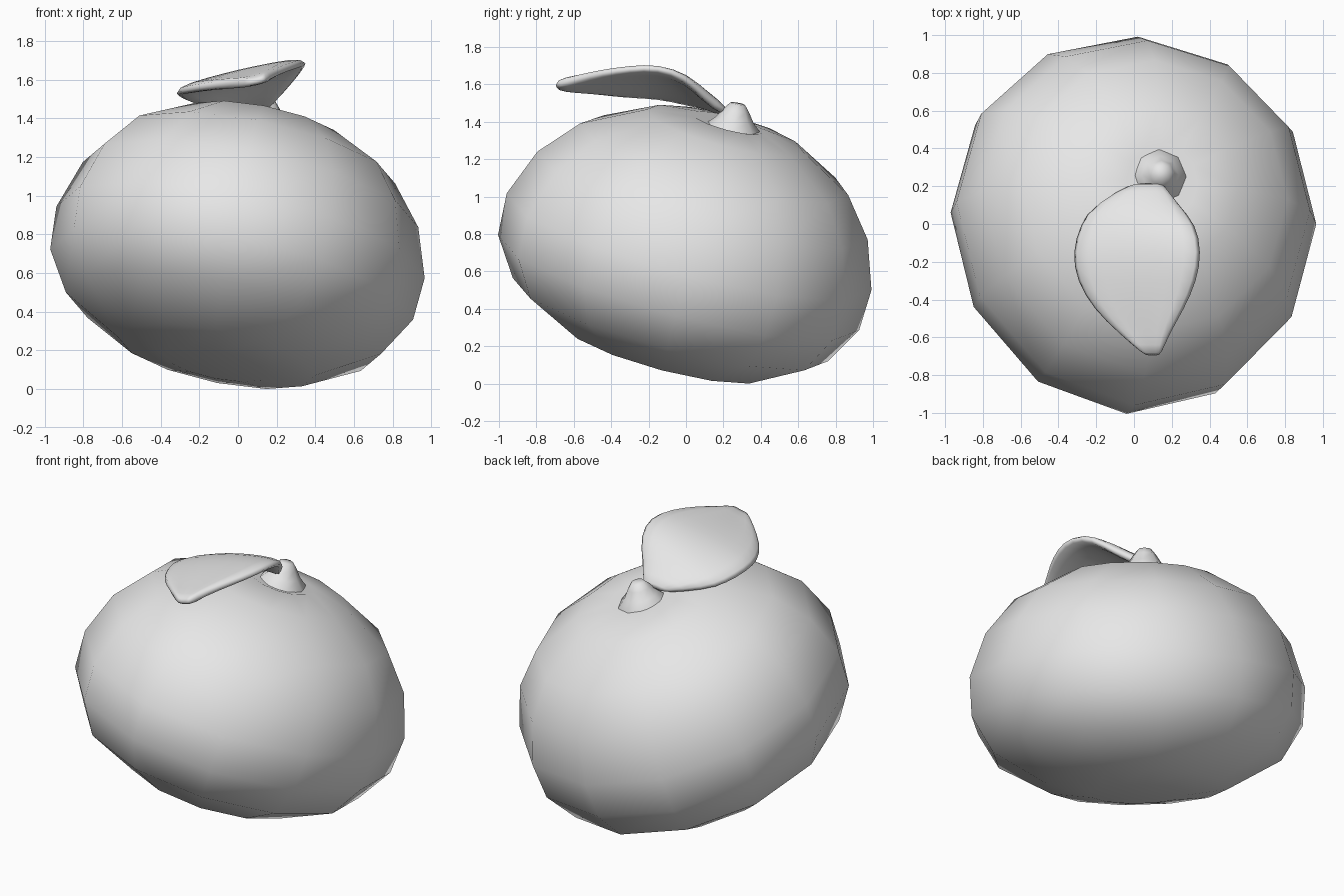
import bpy, bmesh, math
from mathutils import Vector, Matrix, Quaternion

cube = bpy.data.objects.get("Cube")
if cube:
    bpy.data.objects.remove(cube, do_unlink=True)

grey = bpy.data.materials.new("light grey")
grey.use_nodes = True
grey.diffuse_color = (0.8, 0.8, 0.8, 1)
grey.node_tree.nodes["Principled BSDF"].inputs["Base Color"].default_value = grey.diffuse_color


def finish(name, bm):
    """Turn a bmesh into a smooth shaded object."""
    bmesh.ops.recalc_face_normals(bm, faces=bm.faces)
    mesh = bpy.data.meshes.new(name)
    bm.to_mesh(mesh)
    bm.free()
    mesh.materials.append(grey)
    mesh.shade_smooth()
    obj = bpy.data.objects.new(name, mesh)
    bpy.context.collection.objects.link(obj)
    return obj


def lathe(name, profile, sides, placement, bulge=0):
    """Revolve (radius, height) points, poles first and last; bulge pushes the middle back."""
    bm = bmesh.new()
    rings = []
    for r, h in profile[1:-1]:
        angles = [math.tau * i / sides for i in range(sides)]
        rings.append([bm.verts.new((r * math.cos(a), r * math.sin(a), h)) for a in angles])
    poles = [bm.verts.new((0, 0, profile[k][1])) for k in (0, -1)]
    for i in range(sides):
        j = (i + 1) % sides
        for low, high in zip(rings, rings[1:]):
            bm.faces.new((low[i], low[j], high[j], high[i]))
        bm.faces.new((poles[0], rings[0][j], rings[0][i]))
        bm.faces.new((poles[1], rings[-1][i], rings[-1][j]))
    bm.transform(placement)
    for v in bm.verts:
        v.co.y += bulge * (1 - v.co.y ** 2)
    return finish(name, bm)


# Squashed fruit body, leaning back and to its left
lean = Vector((0, 0, 1)).rotation_difference(Vector((0.2, 0.25, 0.95)))
turn = Matrix.Rotation(math.radians(-2), 4, "Z")
body_profile = [(0, -0.64), (0.29, -0.635), (0.54, -0.592), (0.865, -0.41), (0.995, -0.2),
                (1.01, 0.03), (0.92, 0.29), (0.75, 0.495), (0.44, 0.657), (0.2, 0.7), (0, 0.65)]
lathe("fruit_body", body_profile, 12, Matrix.Translation((0.007, 0.007, 0.73))
      @ lean.to_matrix().to_4x4() @ Matrix.Diagonal((0.962, 1, 1, 1)) @ turn, 0.045)

# Bell shaped stem stub, more upright than the body
stem_profile = [(0, -0.06), (0.11, -0.05), (0.155, -0.015), (0.145, 0.02), (0.1, 0.065),
                (0.068, 0.115), (0.04, 0.15), (0, 0.152)]
upright = Quaternion().slerp(lean, 0.7)
lathe("stem", stem_profile, 8,
      Matrix.Translation((0.13, 0.25, 1.35)) @ upright.to_matrix().to_4x4())

# Bent leaf: y, left and right edge x, then heights at the left, middle and right
leaf_rows = [(0.22, 0.02, 0.15, 1.44, 1.45, 1.44),
             (0.1, -0.22, 0.24, 1.475, 1.535, 1.53),
             (0, -0.29, 0.335, 1.495, 1.6, 1.64),
             (-0.15, -0.335, 0.365, 1.53, 1.63, 1.695),
             (-0.3, -0.31, 0.34, 1.535, 1.625, 1.685),
             (-0.45, -0.22, 0.27, 1.555, 1.61, 1.665),
             (-0.58, -0.08, 0.19, 1.575, 1.595, 1.635),
             (-0.7, 0.06, 0.14, 1.59, 1.59, 1.605)]
bm = bmesh.new()
grid = []
for y, x0, x1, z0, zm, z1 in leaf_rows:
    row = []
    for t in (0, 0.25, 0.5, 0.75, 1):
        arch = 4 * t * (1 - t) * (zm - (z0 + z1) / 2)
        row.append(bm.verts.new((x0 + (x1 - x0) * t, y, z0 + (z1 - z0) * t + arch)))
    grid.append(row)
for a, b in zip(grid, grid[1:]):
    for i in range(4):
        bm.faces.new((a[i], b[i], b[i + 1], a[i + 1]))
leaf = finish("leaf", bm)
thick = leaf.modifiers.new("thickness", "SOLIDIFY")
thick.thickness = 0.055
thick.offset = 0
rounding = leaf.modifiers.new("rounding", "SUBSURF")
rounding.levels = rounding.render_levels = 1
